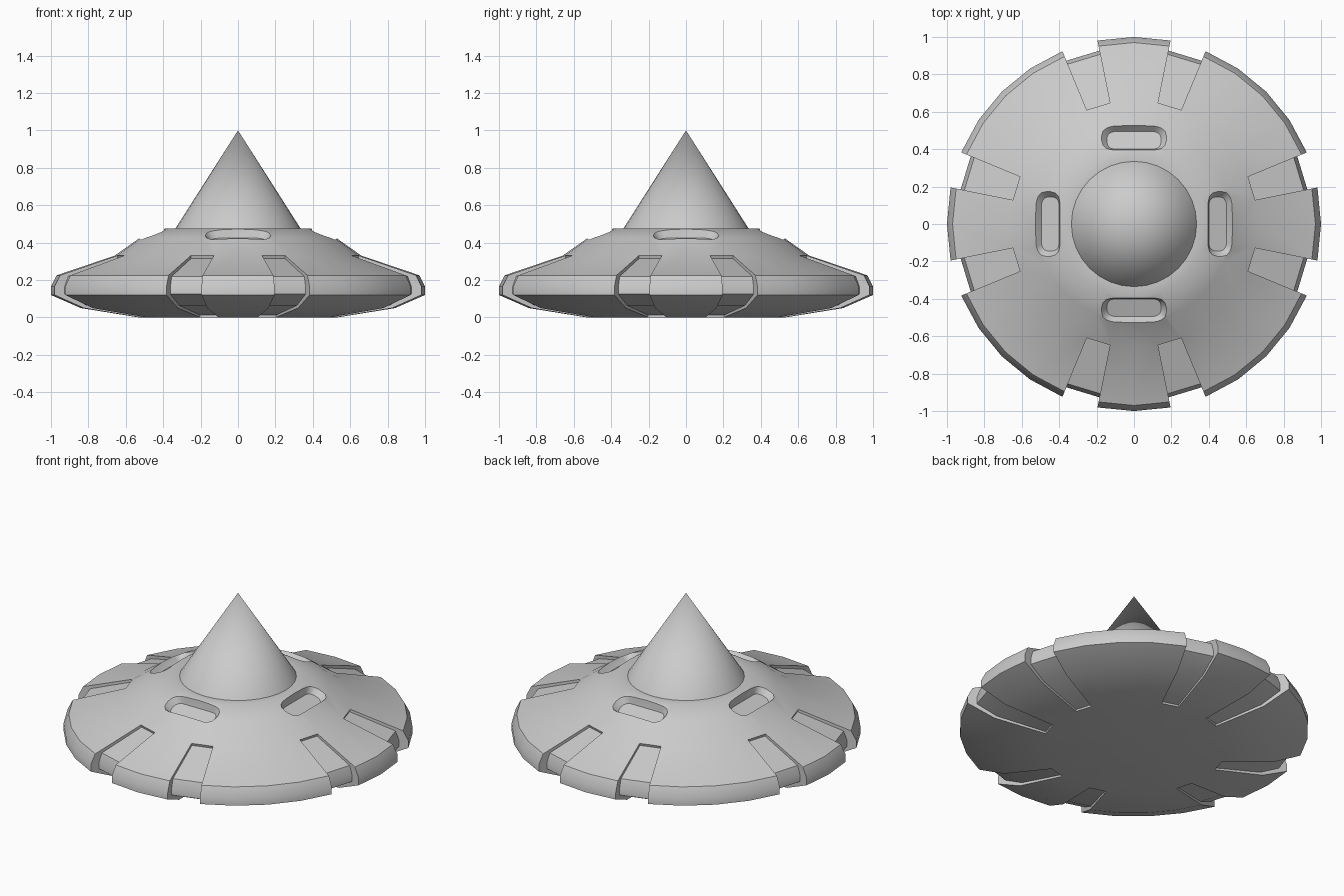
import bpy, bmesh
from math import sin, cos, radians, pi
from mathutils import Vector, Matrix

if "Cube" in bpy.data.objects:
    bpy.data.objects.remove(bpy.data.objects["Cube"])

SEG = 32
STEP = 2 * pi / SEG


def make_object(name, bm):
    bmesh.ops.remove_doubles(bm, verts=bm.verts, dist=1e-5)
    bmesh.ops.recalc_face_normals(bm, faces=bm.faces)
    mesh = bpy.data.meshes.new(name)
    bm.to_mesh(mesh)
    bm.free()
    obj = bpy.data.objects.new(name, mesh)
    bpy.context.collection.objects.link(obj)
    return obj


def ring_point(p, i):
    return Vector((p[0] * cos(i * STEP), p[0] * sin(i * STEP), p[1]))


# Saucer profile (radius, height): underside, rim, upper deck, cone
bottom = [(0, 0)]
rim = [(0.53, 0), (0.84, 0.05), (1.0, 0.12), (1.0, 0.165), (0.97, 0.225), (0.66, 0.33)]
recess = [(0.53, 0.012), (0.825, 0.065), (0.945, 0.125), (0.945, 0.165), (0.925, 0.22), (0.655, 0.315)]
top = [(0.525, 0.425), (0.39, 0.475), (0.335, 0.475), (0, 1.0)]

full = bottom + rim + top
notched = bottom + rim[:1] + recess + rim[-1:] + top

bm = bmesh.new()


def add_face(points):
    unique = []
    for p in points:
        if all((p - q).length > 1e-6 for q in unique):
            unique.append(p)
    bm.faces.new([bm.verts.new(p) for p in unique])


# Lathe the body, swapping in the sunken profile on eight narrow segments
for i in range(SEG):
    is_notch = i % 8 in (1, 6)
    profile = notched if is_notch else full
    for a, b in zip(profile, profile[1:]):
        add_face([ring_point(a, i), ring_point(a, i + 1), ring_point(b, i + 1), ring_point(b, i)])
    if is_notch:
        # side walls of the notch
        for j in (i, i + 1):
            for k in range(len(rim) - 1):
                add_face([ring_point(p, j) for p in (rim[k], rim[k + 1], recess[k + 1], recess[k])])
body = make_object("saucer_body", bm)

# Four tapered rounded slots cut around the cone
bm = bmesh.new()


def slot_ring(half_x, half_y, height, corner, matrix):
    verts = []
    for q, (sx, sy) in enumerate([(1, 1), (-1, 1), (-1, -1), (1, -1)]):
        for s in range(4):
            a = radians(90 * q + 30 * s)
            x = sx * (half_x - corner) + corner * cos(a)
            y = sy * (half_y - corner) + corner * sin(a)
            verts.append(bm.verts.new(matrix @ Vector((x, y, height))))
    return verts


for n in range(4):
    m = (Matrix.Rotation(n * pi / 2, 4, 'Z') @ Matrix.Translation((0, -0.463, 0.449))
         @ Matrix.Rotation(radians(20), 4, 'X'))
    low = slot_ring(0.145, 0.05, -0.045, 0.04, m)
    high = slot_ring(0.21, 0.085, 0.03, 0.07, m)
    bm.faces.new(low)
    bm.faces.new(high)
    for k in range(len(low)):
        j = (k + 1) % len(low)
        bm.faces.new([low[k], low[j], high[j], high[k]])
cutter = make_object("slot_cutter", bm)
cutter.hide_render = True

cut = body.modifiers.new("slots", 'BOOLEAN')
cut.operation = 'DIFFERENCE'
cut.solver = 'EXACT'
cut.object = cutter
bpy.context.view_layer.objects.active = body
body.select_set(True)
bpy.ops.object.modifier_apply(modifier=cut.name)
bpy.data.objects.remove(cutter)

# Smooth shading with sharp panel edges
bpy.ops.object.shade_smooth_by_angle(angle=radians(30))
